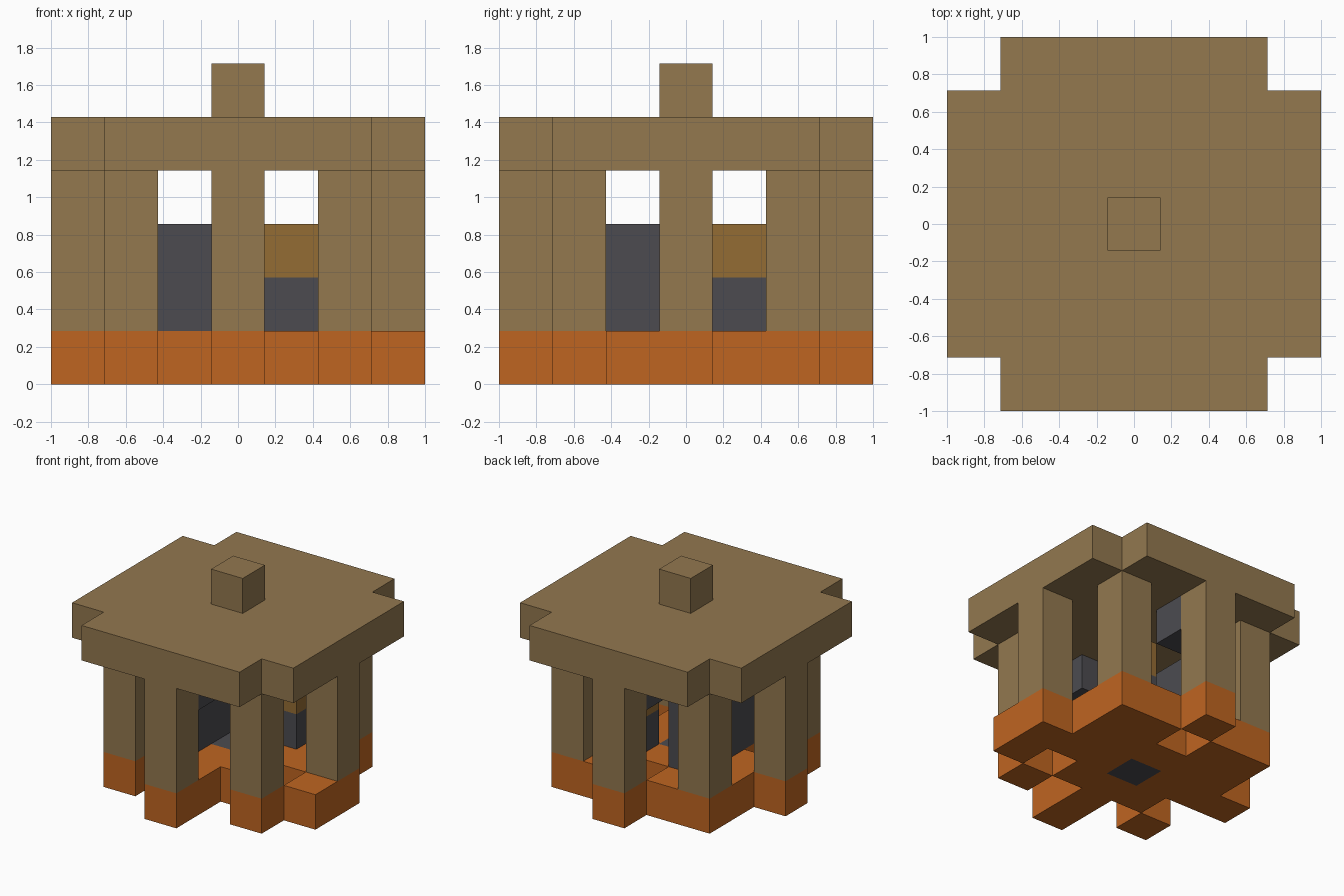
import bpy
import bmesh
from math import radians
from mathutils import Vector

if "Cube" in bpy.data.objects:
    bpy.data.objects.remove(bpy.data.objects["Cube"], do_unlink=True)

COUNT = 7                 # cells along the longest side
CELL = 2 / COUNT
MID = COUNT // 2


def srgb(r, g, b):
    def lin(v):
        v /= 255
        return v / 12.92 if v <= 0.04045 else ((v + 0.055) / 1.055) ** 2.4
    return (lin(r), lin(g), lin(b), 1)


def material(name, color):
    mat = bpy.data.materials.new(name)
    mat.use_nodes = True
    mat.diffuse_color = color
    mat.node_tree.nodes["Principled BSDF"].inputs["Base Color"].default_value = color
    return mat


tan = material("tan_wood", srgb(147, 120, 79))
orange = material("orange_clay", srgb(191, 101, 33))
grey = material("dark_grey_stone", srgb(76, 75, 80))
gold = material("golden_brown", srgb(148, 108, 52))


def column(x, y, low, high):
    return {(x, y, z) for z in range(low, high + 1)}


# Floor plan, back row first
plan = ["...#...",
        ".##.##.",
        ".#####.",
        "###.###",
        "..###.#",
        ".#.#.#.",
        "...#..."]
floor = {(x, COUNT - 1 - row, 0)
         for row, line in enumerate(plan)
         for x, mark in enumerate(line) if mark == "#"}

# Ring of eight pillars
pillars = set()
for sx in (-1, 0, 1):
    for sy in (-1, 0, 1):
        if sx or sy:
            reach = 2 if sx and sy else 3
            pillars |= column(MID + sx * reach, MID + sy * reach, 1, 3)

# Square roof without its corners
ends = (0, COUNT - 1)
roof = {(x, y, 4) for x in range(COUNT) for y in range(COUNT)
        if not (x in ends and y in ends)}

# Grey stonework inside the pavilion
wall = set()
for y in (2, 3, 4):
    wall |= column(2, y, 1, 2)

parts = [
    ("floor", floor, orange),
    ("pillars", pillars, tan),
    ("roof", roof, tan),
    ("roof_finial", {(MID, MID, 5)}, tan),
    ("centre_floor_tile", {(MID, MID, 0)}, grey),
    ("inner_wall", wall, grey),
    ("pedestal", {(4, 4, 1)}, grey),
    ("pedestal_top", {(4, 4, 2)}, gold),
    ("front_roof_block", {(MID, 1, 3)}, grey),
    ("back_roof_block", {(MID, 5, 3)}, grey),
]
solid = set().union(*(cells for _, cells, _ in parts))


def build(name, cells, mat):
    """Make the outer skin of a group of cells, leaving out touching sides."""
    bm = bmesh.new()
    for cell in sorted(cells):
        centre = Vector(cell) + Vector((0.5, 0.5, 0.5))
        for axis in range(3):
            for sign in (-1, 1):
                normal = Vector((0, 0, 0))
                normal[axis] = sign
                if tuple(int(c + n) for c, n in zip(cell, normal)) in solid:
                    continue
                u = Vector((0, 0, 0))
                u[(axis + 1) % 3] = 0.5
                v = normal.cross(u)
                corners = [centre + normal / 2 + a * u + b * v
                           for a, b in ((-1, -1), (1, -1), (1, 1), (-1, 1))]
                bm.faces.new([bm.verts.new((p - Vector((COUNT / 2, COUNT / 2, 0))) * CELL)
                              for p in corners])
    bmesh.ops.remove_doubles(bm, verts=bm.verts, dist=0.001)
    bmesh.ops.dissolve_limit(bm, angle_limit=radians(1),
                             verts=bm.verts, edges=bm.edges)
    mesh = bpy.data.meshes.new(name)
    bm.to_mesh(mesh)
    bm.free()
    mesh.materials.append(mat)
    bpy.context.collection.objects.link(bpy.data.objects.new(name, mesh))


for part in parts:
    build(*part)
